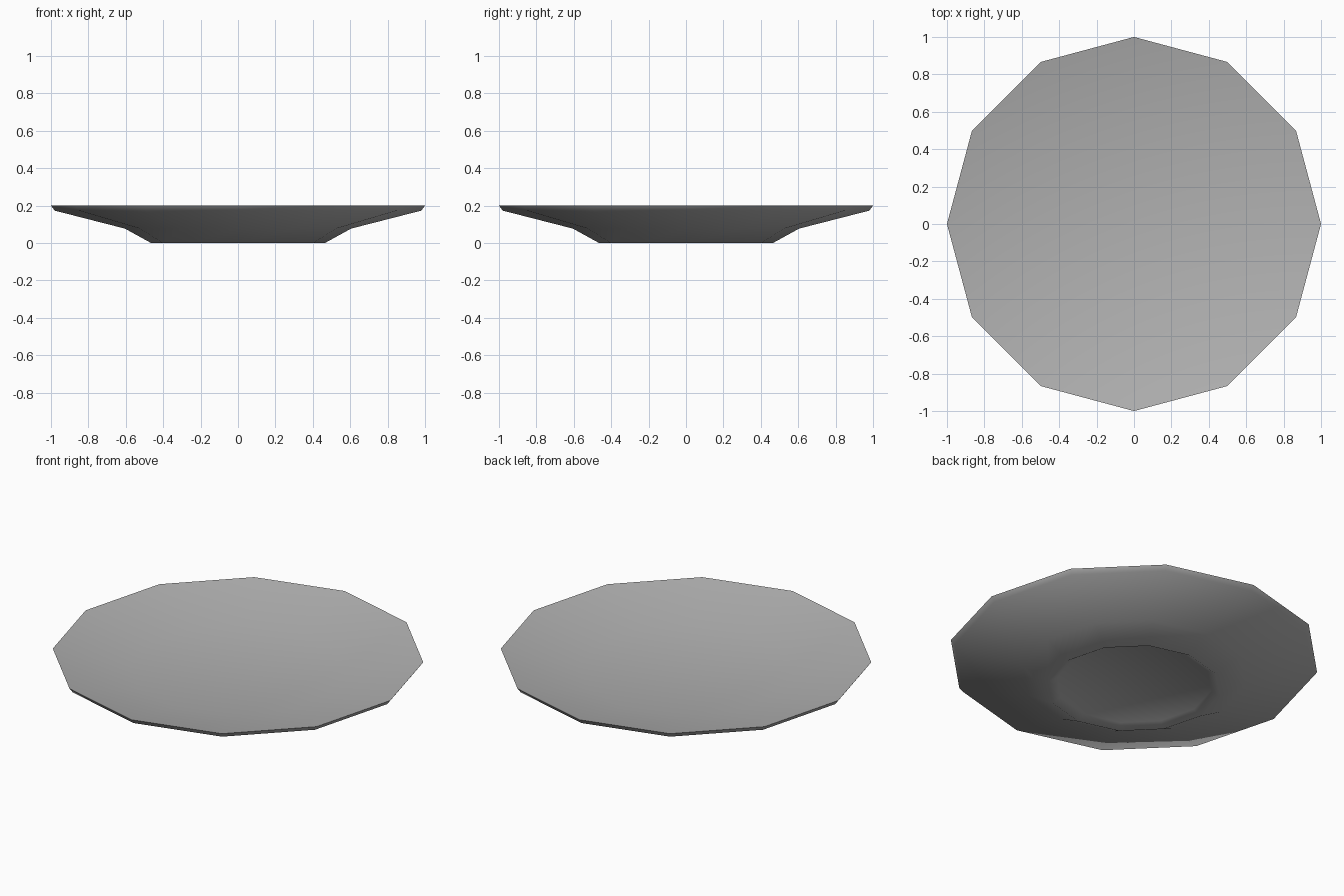
import bpy, bmesh, math

if "Cube" in bpy.data.objects:
    bpy.data.objects.remove(bpy.data.objects["Cube"])

SIDES = 12
# Profile (radius, height): recessed base, foot, underside, lip, shallow dish
PROFILE = [(0.42, 0.026), (0.465, 0.0), (0.605, 0.077), (0.98, 0.173),
           (1.0, 0.2), (0.58, 0.112)]

bm = bmesh.new()
rings = []
for r, z in PROFILE:
    rings.append([bm.verts.new((r * math.cos(2 * math.pi * i / SIDES),
                                r * math.sin(2 * math.pi * i / SIDES), z))
                  for i in range(SIDES)])

# Walls between neighbouring rings
for a, b in zip(rings, rings[1:]):
    for i in range(SIDES):
        j = (i + 1) % SIDES
        bm.faces.new((a[i], a[j], b[j], b[i]))

# Recessed base and dish floor
bm.faces.new(rings[0][::-1])
bm.faces.new(rings[-1])
bmesh.ops.recalc_face_normals(bm, faces=bm.faces[:])

mesh = bpy.data.meshes.new("plate")
bm.to_mesh(mesh)
bm.free()
plate = bpy.data.objects.new("plate", mesh)
bpy.context.collection.objects.link(plate)

# Darker grey glaze
glaze = bpy.data.materials.new("grey_glaze")
glaze.diffuse_color = (0.445, 0.445, 0.445, 1.0)
glaze.use_nodes = True
glaze.node_tree.nodes["Principled BSDF"].inputs["Base Color"].default_value = glaze.diffuse_color
mesh.materials.append(glaze)

# Smooth surfaces with a crisp rim edge
bpy.context.view_layer.objects.active = plate
plate.select_set(True)
bpy.ops.object.shade_smooth_by_angle(angle=math.radians(62))
